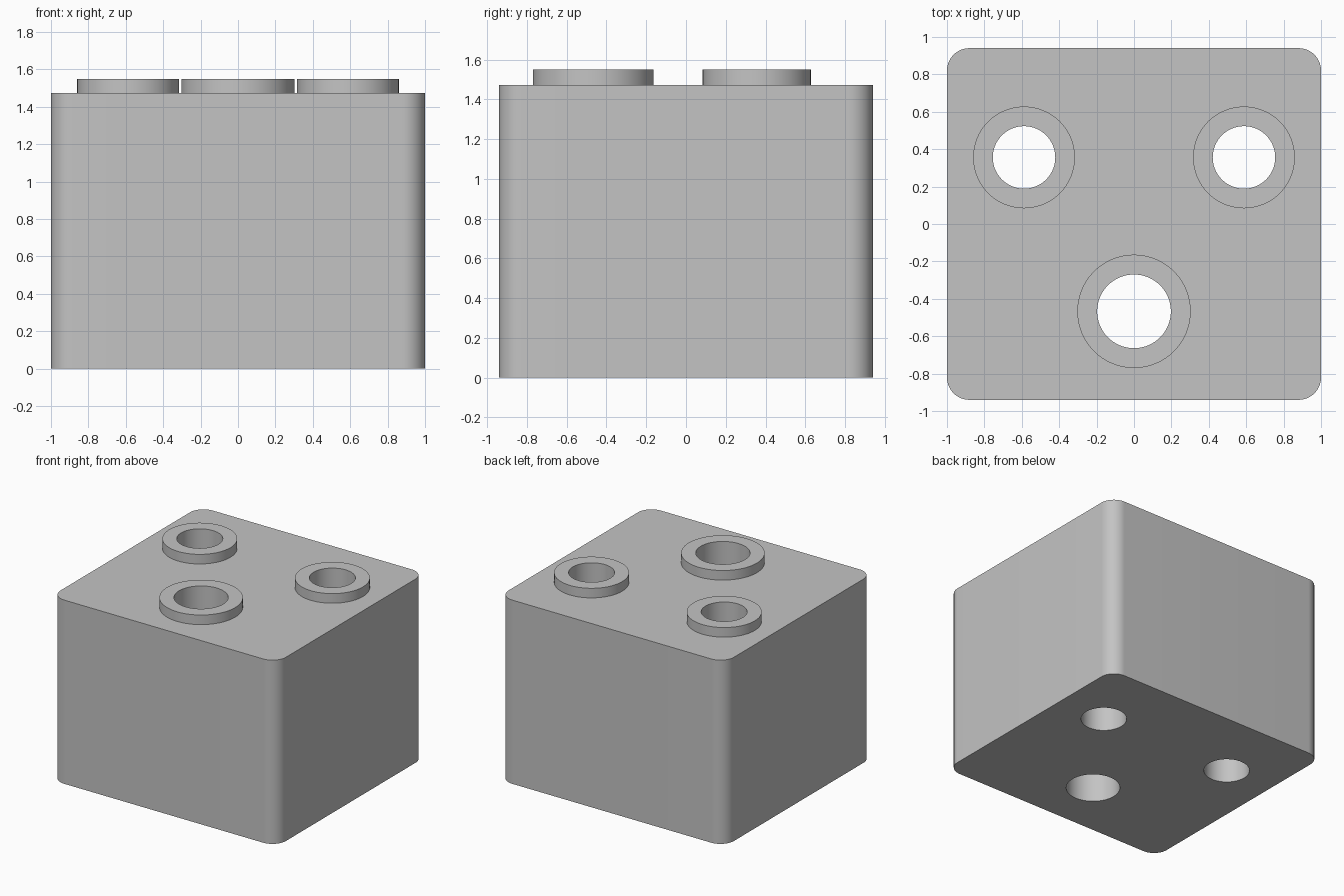
import bpy
import bmesh
from math import cos, sin, pi, radians

cube = bpy.data.objects.get("Cube")
if cube:
    bpy.data.objects.remove(cube, do_unlink=True)

HALF_X, HALF_Y, CORNER = 1.0, 0.94, 0.12
BODY_TOP, BOSS_TOP = 1.473, 1.55

grey = bpy.data.materials.new("plain_grey")
grey.use_nodes = True
colour = (0.55, 0.55, 0.55, 1)
grey.diffuse_color = colour
grey.node_tree.nodes["Principled BSDF"].inputs["Base Color"].default_value = colour


def circle(x, y, radius, steps=96):
    return [(x + radius * cos(2 * pi * i / steps), y + radius * sin(2 * pi * i / steps))
            for i in range(steps)]


def rounded_rectangle(hx, hy, radius, steps=16):
    points = []
    corners = [(1, 1), (-1, 1), (-1, -1), (1, -1)]
    for quarter, (sx, sy) in enumerate(corners):
        for i in range(steps + 1):
            a = pi / 2 * (quarter + i / steps)
            points.append((sx * (hx - radius) + radius * cos(a),
                           sy * (hy - radius) + radius * sin(a)))
    return points


def extrude_outlines(name, outlines, bottom, top):
    """Fill an outer loop with its hole loops, then extrude it upwards."""
    bm = bmesh.new()
    edges = []
    for outline in outlines:
        verts = [bm.verts.new((x, y, bottom)) for x, y in outline]
        edges += [bm.edges.new((v, verts[i - 1])) for i, v in enumerate(verts)]
    bmesh.ops.triangle_fill(bm, edges=edges, use_beauty=True)
    new = bmesh.ops.extrude_face_region(bm, geom=bm.faces[:])["geom"]
    raised = [g for g in new if isinstance(g, bmesh.types.BMVert)]
    bmesh.ops.translate(bm, verts=raised, vec=(0, 0, top - bottom))
    bmesh.ops.recalc_face_normals(bm, faces=bm.faces[:])
    mesh = bpy.data.meshes.new(name)
    bm.to_mesh(mesh)
    bm.free()
    mesh.materials.append(grey)
    obj = bpy.data.objects.new(name, mesh)
    bpy.context.collection.objects.link(obj)
    bpy.ops.object.select_all(action="DESELECT")
    obj.select_set(True)
    bpy.context.view_layer.objects.active = obj
    bpy.ops.object.shade_smooth_by_angle(angle=radians(30))
    return obj


# Name, centre, outer radius and bore radius of each raised collar
collars = [
    ("front_collar", 0, -0.467, 0.303, 0.197),
    ("back_left_collar", 0.588, 0.356, 0.272, 0.167),
    ("back_right_collar", -0.588, 0.356, 0.272, 0.167),
]

# Block with three through bores
bores = [circle(x, y, bore) for _, x, y, _, bore in collars]
extrude_outlines("block", [rounded_rectangle(HALF_X, HALF_Y, CORNER)] + bores, 0, BODY_TOP)

# Raised collars around the bores
for name, x, y, outer, bore in collars:
    extrude_outlines(name, [circle(x, y, outer), circle(x, y, bore)], BODY_TOP, BOSS_TOP)
